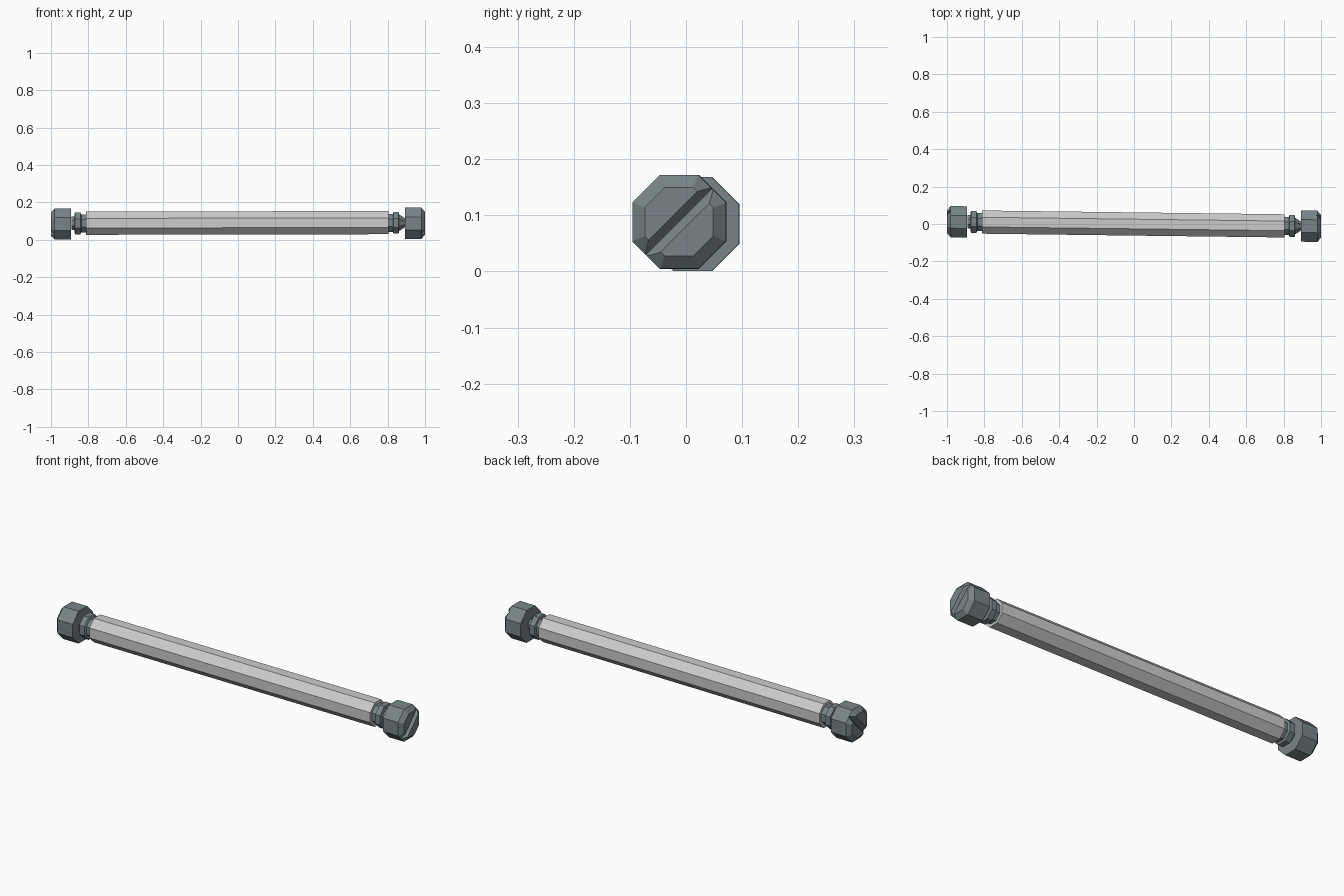
import bpy, bmesh, math
from mathutils import Vector

if "Cube" in bpy.data.objects:
    bpy.data.objects.remove(bpy.data.objects["Cube"])

steel = bpy.data.materials.new("steel")
steel.diffuse_color = (0.19, 0.235, 0.25, 1)
steel.use_nodes = True
steel.node_tree.nodes["Principled BSDF"].inputs["Base Color"].default_value = steel.diffuse_color


def axis(x):
    # the rod lies slightly askew
    return Vector((x, -0.0125 * x, 0.0863 + 0.002 * x))


def add_object(name, bm, mat=None):
    bmesh.ops.recalc_face_normals(bm, faces=bm.faces)
    me = bpy.data.meshes.new(name)
    bm.to_mesh(me)
    bm.free()
    if mat:
        me.materials.append(mat)
    ob = bpy.data.objects.new(name, me)
    bpy.context.collection.objects.link(ob)
    return ob


def octagon_lathe(name, profile, mat=None, dz=0.0):
    # profile: (x, distance from axis to a flat)
    bm = bmesh.new()
    rings = []
    for x, flat in profile:
        r = flat / math.cos(math.pi / 8)
        ring = []
        for i in range(8):
            a = math.pi / 8 + i * math.pi / 4
            ring.append(bm.verts.new(axis(x) + Vector((0, r * math.cos(a), dz + r * math.sin(a)))))
        rings.append(ring)
    for a, b in zip(rings, rings[1:]):
        for i in range(8):
            j = (i + 1) % 8
            bm.faces.new((a[i], a[j], b[j], b[i]))
    bm.faces.new(rings[0])
    bm.faces.new(rings[-1])
    return add_object(name, bm, mat)


def slot_cutter(name, s):
    # V-shaped groove running diagonally across the end face
    bm = bmesh.new()
    c = axis(s)
    along, across, out = Vector((0, 1, 1)).normalized(), Vector((0, 1, -1)).normalized(), Vector((s, 0, 0))
    ends = []
    for t in (-0.15, 0.15):
        ends.append([bm.verts.new(c + along * t + across * w + out * d)
                     for w, d in ((-0.028, 0.02), (0.028, 0.02), (0, -0.024))])
    a, b = ends
    for i in range(3):
        j = (i + 1) % 3
        bm.faces.new((a[i], a[j], b[j], b[i]))
    bm.faces.new(a)
    bm.faces.new(b)
    ob = add_object(name, bm, steel)
    ob.hide_render = True
    ob.hide_set(True)
    return ob


# main rod
octagon_lathe("rod", [(-0.812, 0.062), (0.805, 0.062)], dz=0.004)

# stepped collars
octagon_lathe("left_collar", [(-0.89, 0.036), (-0.875, 0.036), (-0.872, 0.058), (-0.843, 0.058),
                              (-0.838, 0.048), (-0.805, 0.048)], steel, 0.003)
octagon_lathe("right_collar", [(0.80, 0.048), (0.828, 0.048), (0.831, 0.058), (0.859, 0.058),
                               (0.862, 0.044), (0.895, 0.022)], steel, 0.003)

# slotted end knobs
for side, s in (("left", -1), ("right", 1)):
    knob = octagon_lathe(side + "_knob", [(s * 0.893, 0.0835), (s * 0.98, 0.0835), (s, 0.061)], steel)
    mod = knob.modifiers.new("slot", 'BOOLEAN')
    mod.operation = 'DIFFERENCE'
    mod.solver = 'EXACT'
    mod.object = slot_cutter(side + "_slot_cutter", s)
